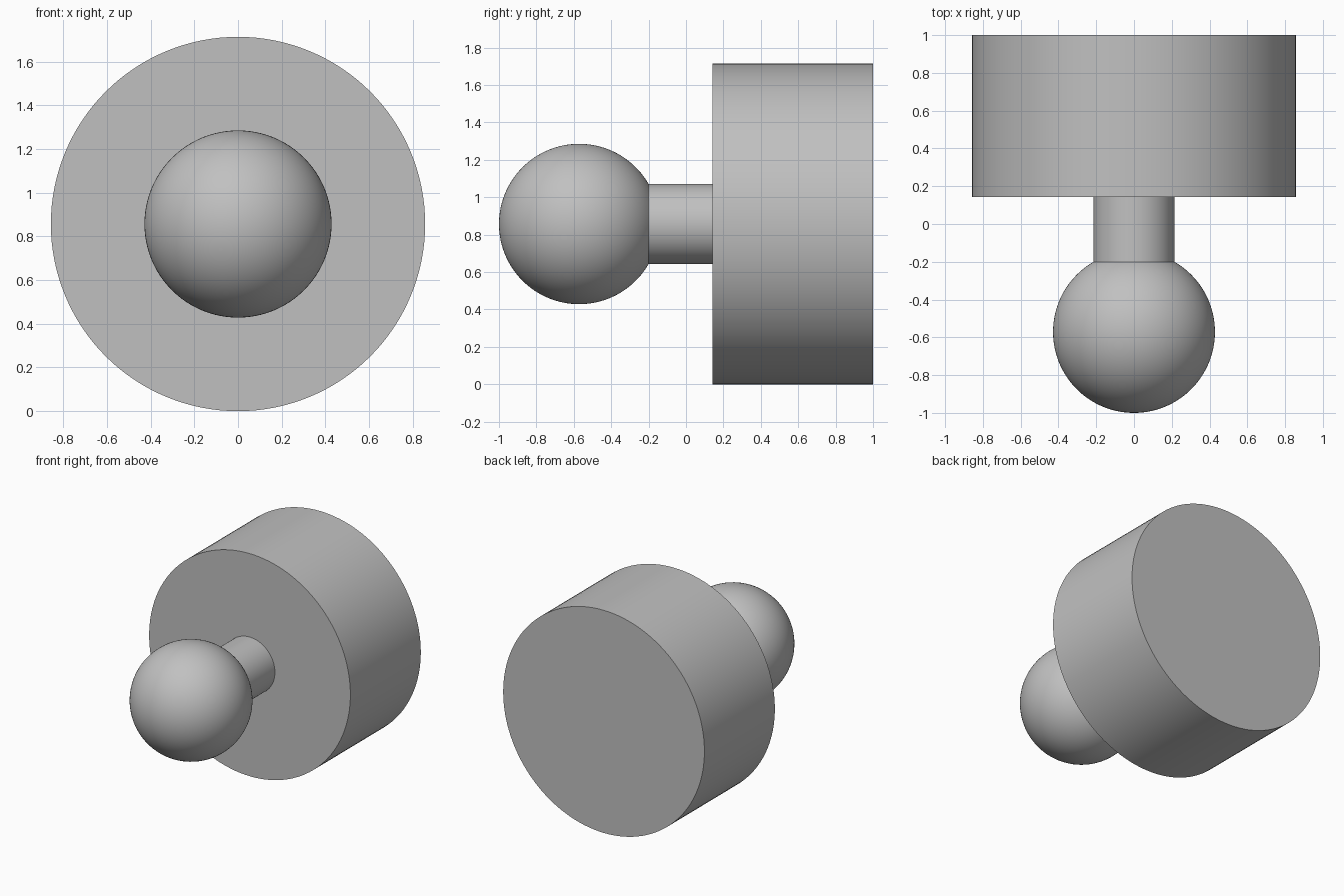
import bpy, bmesh, math

if "Cube" in bpy.data.objects:
    bpy.data.objects.remove(bpy.data.objects["Cube"])

SEGMENTS = 128
BASE_R = BASE_DEPTH = 0.857
BALL_R, STEM_R = 0.4286, 0.2143
AXIS_Z = BASE_R
BALL_Y = -1 + BALL_R
BASE_Y = 1 - BASE_DEPTH
NECK_Y = BALL_Y + math.sqrt(BALL_R ** 2 - STEM_R ** 2)

grey = bpy.data.materials.new("plain_grey")
grey.diffuse_color = (0.53, 0.53, 0.53, 1)
grey.use_nodes = True
grey.node_tree.nodes["Principled BSDF"].inputs["Base Color"].default_value = grey.diffuse_color


def lathe(name, profile):
    """Turn a (radius, y) profile around the horizontal front-to-back axis."""
    bm = bmesh.new()
    verts = [bm.verts.new((r, y, 0)) for r, y in profile]
    edges = [bm.edges.new(pair) for pair in zip(verts, verts[1:])]
    bmesh.ops.spin(bm, geom=verts + edges, cent=(0, 0, 0), axis=(0, 1, 0),
                   angle=math.tau, steps=SEGMENTS, use_duplicate=False)
    bmesh.ops.remove_doubles(bm, verts=bm.verts[:], dist=1e-5)
    bmesh.ops.recalc_face_normals(bm, faces=bm.faces[:])
    # Make every face point outward, including on open shells
    if bm.calc_volume(signed=True) < 0:
        bmesh.ops.reverse_faces(bm, faces=bm.faces[:])
    mesh = bpy.data.meshes.new(name)
    bm.to_mesh(mesh)
    bm.free()
    mesh.materials.append(grey)
    obj = bpy.data.objects.new(name, mesh)
    obj.location.z = AXIS_Z
    bpy.context.collection.objects.link(obj)
    bpy.ops.object.select_all(action='DESELECT')
    obj.select_set(True)
    bpy.context.view_layer.objects.active = obj
    bpy.ops.object.shade_smooth_by_angle(angle=math.radians(30))
    return obj


# Ball, open where it meets the stem
neck_angle = math.pi - math.asin(STEM_R / BALL_R)
steps = 48
arc = [neck_angle * i / steps for i in range(steps + 1)]
lathe("ball", [(BALL_R * math.sin(a), BALL_Y - BALL_R * math.cos(a)) for a in arc])

# Stem between the ball and the base
lathe("stem", [(STEM_R, NECK_Y), (STEM_R, BASE_Y)])

# Thick round base, its front face open behind the stem
lathe("round_base", [(STEM_R, BASE_Y), (BASE_R, BASE_Y), (BASE_R, 1), (0, 1)])
